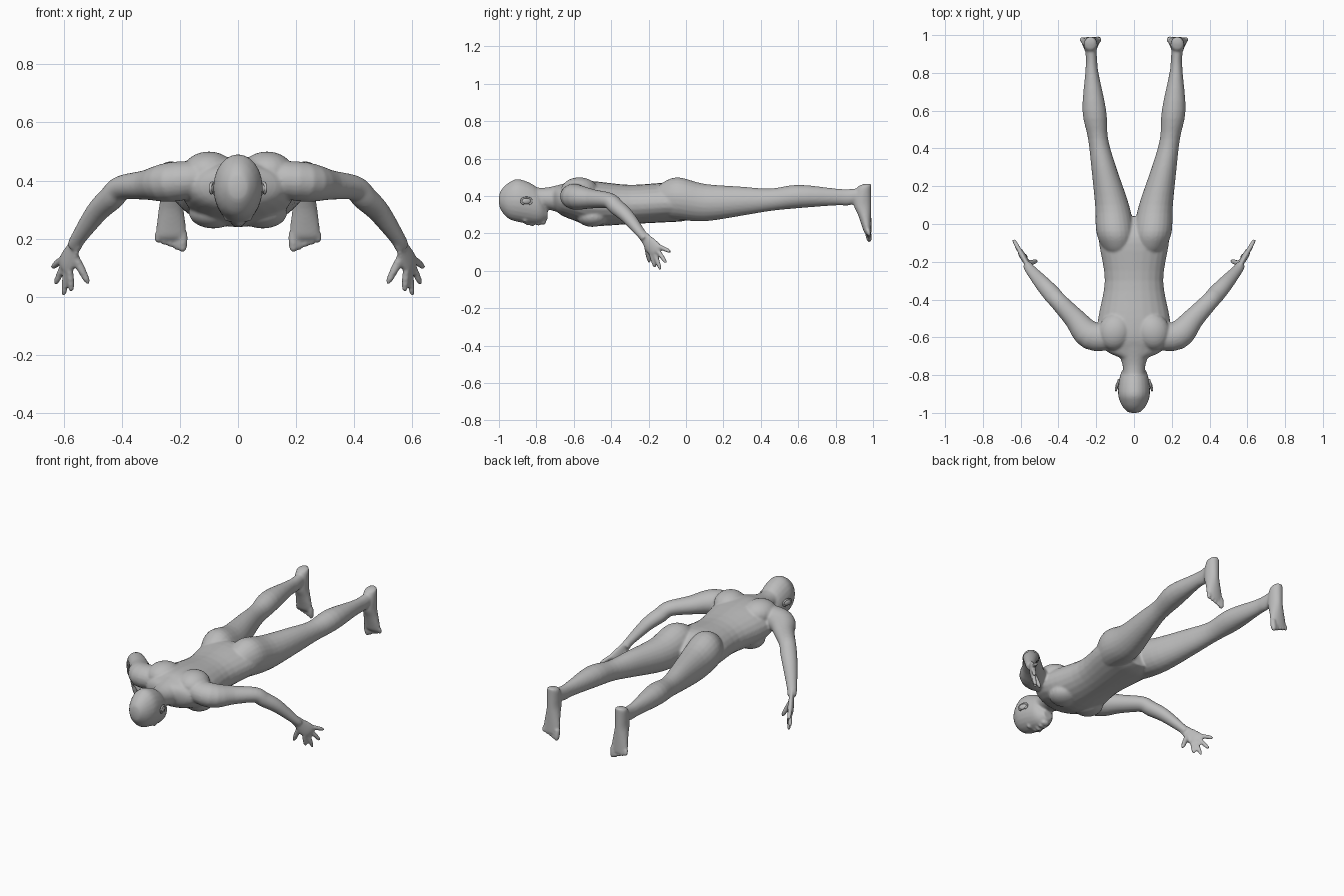
import bpy, bmesh, math
from mathutils import Vector, Matrix

cube = bpy.data.objects.get("Cube")
if cube:
    bpy.data.objects.remove(cube, do_unlink=True)

skin = bpy.data.materials.new("grey_skin")
skin.use_nodes = True
GREY = (.5, .5, .5, 1)
skin.diffuse_color = GREY
skin.node_tree.nodes["Principled BSDF"].inputs["Base Color"].default_value = GREY
X, Y, Z = Vector((1, 0, 0)), Vector((0, 1, 0)), Vector((0, 0, 1))
SIDES = 24


def spline(rows, steps=4):
    """Catmull-Rom curve through rows of numbers."""
    points = [Vector(row) for row in rows]
    first = points[0] * 2 - points[1]
    last = points[-1] * 2 - points[-2]
    points = [first] + points + [last]
    curve = []
    for before, start, end, after in zip(points, points[1:], points[2:], points[3:]):
        leave, arrive = (end - before) / 2, (after - start) / 2
        for step in range(steps):
            t = step / steps
            ease = t * t * (3 - 2 * t)
            curve.append(start.lerp(end, ease) + leave * t * (1 - t) ** 2
                         - arrive * t * t * (1 - t))
    return curve + [points[-2]]


def tube(bm, rows, ref=Z, axis=None, side=1):
    """Loft oval rings along rows of (x, y, z, half width, half height)."""
    rows = spline(rows)
    rings = []
    for i, row in enumerate(rows):
        centre = Vector(row[:3])
        behind, ahead = rows[max(i - 1, 0)], rows[min(i + 1, len(rows) - 1)]
        tangent = axis or Vector(ahead[:3]) - Vector(behind[:3])
        across = tangent.cross(ref).normalized()
        upward = across.cross(tangent).normalized()
        ring = []
        for k in range(SIDES):
            angle = math.tau * k / SIDES
            p = centre + across * row[3] * math.cos(angle) + upward * row[4] * math.sin(angle)
            ring.append(bm.verts.new((p.x * side, p.y, p.z)))
        rings.append(ring)
    faces = [bm.faces.new(rings[0]), bm.faces.new(rings[-1])]
    for near, far in zip(rings, rings[1:]):
        for k in range(SIDES):
            faces.append(bm.faces.new((near[k - 1], near[k], far[k], far[k - 1])))
    bmesh.ops.recalc_face_normals(bm, faces=faces)


def lying(bm, profile, side=1):
    """Tube along y from a profile of (y, x, half width, top, bottom)."""
    rows = [(x, y, (top + bottom) / 2, width, (top - bottom) / 2)
            for y, x, width, top, bottom in profile]
    tube(bm, rows, axis=Y, side=side)


def limb(bm, joints, radii, ref=Z, side=1, flatness=1):
    """Tube through joint positions, with one radius at each joint."""
    rows = [(*joint, radius, radius * flatness) for joint, radius in zip(joints, radii)]
    tube(bm, rows, ref, side=side)


def digit(bm, base, tip, radius, ref, side):
    """Finger or toe: a tapered tube with a rounded end."""
    stops = [0, .5, .85, .96, 1]
    joints = [base.lerp(tip, stop) for stop in stops]
    radii = [radius * max(.25, math.sqrt(1 - stop ** 6)) for stop in stops]
    limb(bm, joints, radii, ref, side)


def blob(bm, location, size, turn=0):
    """Stretched ball."""
    matrix = (Matrix.Translation(location) @ Matrix.Rotation(turn, 4, 'Z')
              @ Matrix.Diagonal((*size, 1)))
    bmesh.ops.create_uvsphere(bm, u_segments=20, v_segments=12, radius=1, matrix=matrix)


def finish(bm, name):
    """Turn the drawn parts into a smooth, coloured object."""
    mesh = bpy.data.meshes.new(name)
    bm.to_mesh(mesh)
    bm.free()
    mesh.materials.append(skin)
    for polygon in mesh.polygons:
        polygon.use_smooth = True
    made = bpy.data.objects.new(name, mesh)
    bpy.context.collection.objects.link(made)
    return made


bm = bmesh.new()

# Torso from neck to groin
lying(bm, [(-.71, 0, .07, .45, .34), (-.67, 0, .15, .46, .3), (-.6, 0, .19, .48, .27),
           (-.5, 0, .19, .48, .24), (-.3, 0, .155, .46, .25), (-.1, 0, .185, .47, .26),
           (-.02, 0, .18, .44, .265), (.04, 0, .1, .39, .28)])

# Neck, then head from crown to jaw
lying(bm, [(-.84, 0, .06, .45, .33), (-.75, 0, .06, .445, .33), (-.64, 0, .1, .47, .3)])
lying(bm, [(-1, 0, .015, .395, .36), (-.99, 0, .04, .43, .325), (-.95, 0, .07, .47, .28),
           (-.89, 0, .085, .49, .26), (-.79, 0, .07, .44, .25), (-.74, 0, .03, .33, .275)])

# Nose bridge, nose tip, lips and chin
blob(bm, (0, -.84, .26), (.014, .026, .018))
blob(bm, (0, -.82, .25), (.02, .011, .012))
blob(bm, (0, -.79, .253), (.026, .012, .012))
blob(bm, (0, -.765, .262), (.026, .018, .016))

# Joint positions of the left side
shoulder, elbow = Vector((.23, -.59, .395)), Vector((.4, -.41, .375))
wrist, knuckle = Vector((.55, -.24, .2)), Vector((.592, -.164, .11))
ankle, toe_root = Vector((.23, .95, .4)), Vector((.19, .972, .22))
hand_side, hand_spread = Vector((.84, -.54, 0)), Vector((.4, .68, .6))
finger_tips = [(.573, -.165, .016), (.6, -.135, .002), (.63, -.105, .04), (.64, -.08, .1)]

for side in (1, -1):
    # Shoulder blade, chest muscle and closed eyelid
    blob(bm, (side * .1, -.57, .43), (.09, .1, .07), side * .3)
    blob(bm, (side * .085, -.5, .29), (.085, .085, .055))
    blob(bm, (side * .034, -.86, .27), (.017, .01, .012))

    # Leg with buttock, thigh, knee, calf and ankle
    lying(bm, [(-.17, .085, .045, .43, .33), (-.12, .09, .08, .475, .29),
               (-.04, .1, .1, .5, .275), (.1, .116, .09, .465, .265),
               (.3, .16, .066, .45, .295), (.45, .19, .053, .44, .32),
               (.6, .21, .063, .46, .335), (.8, .223, .035, .44, .35),
               (.87, .225, .03, .437, .35), (.94, .23, .03, .445, .37)], side)

    # Foot hanging down from heel to ball, with the sole to the back
    heights = [.465, .45, .4, .35, .3, .25, .21, .195]
    widths = [.018, .034, .037, .037, .043, .05, .052, .045]
    depths = [.018, .036, .046, .047, .036, .027, .02, .014]
    sole = ankle.y + .041
    tube(bm, [(ankle.x, sole - depth, height, width, depth)
              for height, width, depth in zip(heights, widths, depths)],
         ref=Y, axis=-Z, side=side)
    for i in range(5):
        root = toe_root + X * i * .0215
        drop = Vector((0, .009, .008 * i - .067))
        digit(bm, root, root + drop, .0115 if i else .0165, Y, side)

    # Arm from inside the chest to the wrist
    chest, forearm = Vector((.1, -.6, .41)), Vector((.485, -.315, .292))
    limb(bm, [chest, shoulder, shoulder.lerp(elbow, .5), elbow, elbow.lerp(forearm, .4),
              forearm, wrist, wrist.lerp(knuckle, .3)],
         [.065, .076, .057, .047, .047, .041, .028, .026], side=side, flatness=.9)

    # Hand: palm, four fingers and thumb in one upright plane
    palm = [wrist.lerp(knuckle, step) for step in (0, .4, .8, 1, 1.12)]
    limb(bm, palm, [.026, .034, .043, .043, .036], hand_side, side, flatness=.4)
    for i, tip in enumerate(finger_tips):
        base = knuckle + hand_spread * (i - 1.5) * .022
        digit(bm, base, Vector(tip), .0125, hand_side, side)
    thumb_root, thumb_tip = wrist.lerp(knuckle, .5), Vector((.513, -.195, .043))
    digit(bm, thumb_root - hand_spread * .015, thumb_tip, .0145, hand_side, side)

# Fuse the parts into one continuous skin
body = finish(bm, "body")
fuse = body.modifiers.new("fuse", 'REMESH')
fuse.mode = 'VOXEL'
fuse.voxel_size = .0065
fuse.use_smooth_shade = True
soften = body.modifiers.new("soften", 'SMOOTH')
soften.factor = .5
soften.iterations = 6

# Ears: a flat shell with a raised rim
for side, name in ((1, "left_ear"), (-1, "right_ear")):
    bm = bmesh.new()
    centre = Vector((side * .088, -.853, .373))
    blob(bm, centre, (.009, .026, .016), side * .3)
    rim = []
    for step in range(-5, 6):
        angle = step * math.pi / 6
        along, upward = .028 * math.sin(angle), .019 * math.cos(angle)
        rim.append(centre + Vector((-side * along / 4, along, upward)))
    limb(bm, rim, [.005] * len(rim), ref=X)
    finish(bm, name)
